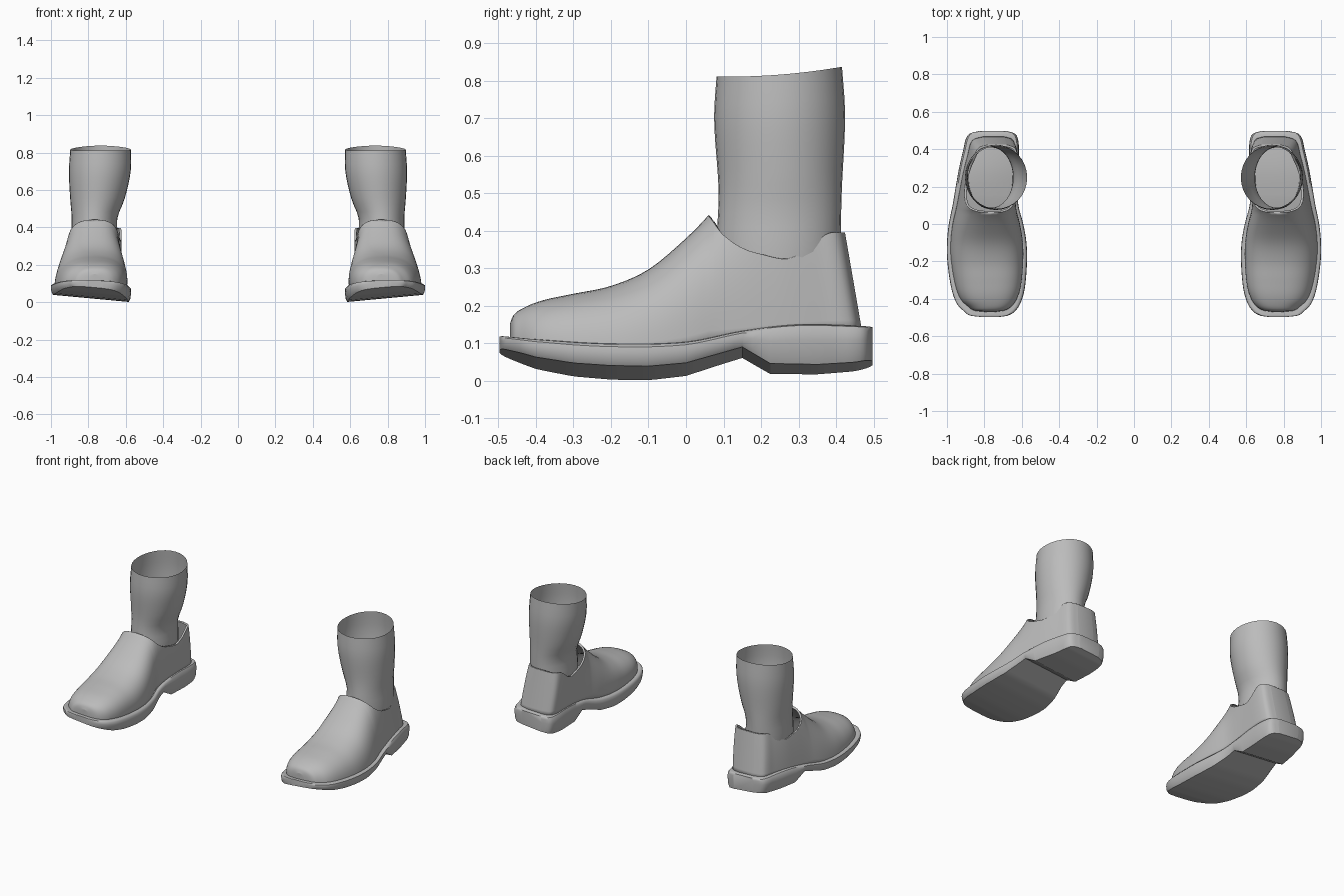
import bpy, bmesh, math

if "Cube" in bpy.data.objects:
    bpy.data.objects.remove(bpy.data.objects["Cube"])

grey = bpy.data.materials.new("plain grey")
grey.use_nodes = True
grey.diffuse_color = (0.5, 0.5, 0.5, 1)
grey.node_tree.nodes["Principled BSDF"].inputs["Base Color"].default_value = (0.5, 0.5, 0.5, 1)


def curve(points, smooth=True):
    """Return a function through the (x, y) points, eased or linear."""
    xs, ys = zip(*points)
    n = len(xs)
    slopes = []
    for i in range(n):
        a, b = max(i - 1, 0), min(i + 1, n - 1)
        slopes.append((ys[b] - ys[a]) / (xs[b] - xs[a]))

    def f(x):
        x = min(max(x, xs[0]), xs[-1])
        i = max(k for k in range(n - 1) if xs[k] <= x)
        h = xs[i + 1] - xs[i]
        t = (x - xs[i]) / h
        if not smooth:
            return ys[i] + t * (ys[i + 1] - ys[i])
        s = t * t * (3 - 2 * t)
        return (ys[i] * (1 - s) + ys[i + 1] * s
                + h * t * (1 - t) * ((1 - t) * slopes[i] - t * slopes[i + 1]))
    return f


def loft(name, rows, closed=False, caps=False, skip=None, thickness=0, angle=40):
    """Skin rows of points, then mirror to make the pair."""
    bm = bmesh.new()
    grid = [[bm.verts.new(p) for p in row] for row in rows]
    count = len(rows[0])
    for a, b in zip(grid, grid[1:]):
        for j in range(count if closed else count - 1):
            if j != skip:
                k = (j + 1) % count
                bm.faces.new((a[j], a[k], b[k], b[j]))
    if caps:
        bm.faces.new(grid[0])
        bm.faces.new(grid[-1])
    bmesh.ops.remove_doubles(bm, verts=bm.verts, dist=0.0005)
    bmesh.ops.recalc_face_normals(bm, faces=bm.faces)
    mesh = bpy.data.meshes.new(name)
    bm.to_mesh(mesh)
    bm.free()
    mesh.materials.append(grey)
    obj = bpy.data.objects.new(name, mesh)
    bpy.context.collection.objects.link(obj)
    bpy.ops.object.select_all(action="DESELECT")
    obj.select_set(True)
    bpy.context.view_layer.objects.active = obj
    bpy.ops.object.shade_smooth_by_angle(angle=math.radians(angle))
    if thickness:
        solid = obj.modifiers.new("thickness", "SOLIDIFY")
        solid.thickness = thickness
        solid.offset = -1
    obj.modifiers.new("pair", "MIRROR")
    return obj


# Plan outline shared by sole and upper
END = 0.497
inner = curve([(-END, .72), (-.49, .675), (-.47, .64), (-.43, .61), (-.35, .585),
               (-.2, .572), (-.1, .575), (0, .592), (.1, .618), (.2, .622), (.3, .618),
               (.4, .615), (.46, .622), (.485, .64), (END, .68)])
outer = curve([(-END, .82), (-.49, .875), (-.47, .905), (-.43, .945), (-.35, .975),
               (-.2, .998), (-.1, 1), (0, .99), (.1, .97), (.2, .953), (.3, .935),
               (.4, .912), (.46, .897), (.485, .875), (END, .83)])
welt = curve([(-END, .11), (-.4, .098), (-.2, .085), (0, .09), (.15, .12), (.3, .138), (END, .135)])
tread = curve([(-END, .06), (-.4, .028), (-.3, .01), (-.2, .002), (-.1, 0), (0, .01),
               (.15, .055), (.225, .012), (.35, .012), (.45, .02), (END, .03)], smooth=False)

# Stations run closer together at the rounded toe and heel
stations = [END * math.sin(math.pi * (i / 60 - .5)) for i in range(61)]

# Sole with raised heel block
rows = []
for y in sorted(stations + [.15, .225]):
    a, b = inner(y), outer(y)
    low, high = tread(y), welt(y)
    ring = []
    # (inset from edge, height fraction) up the outer side, then down the inner
    side = [(.012, 0), (.004, .2), (0, .6), (.002, .85), (.01, .97), (.022, 1)]
    pts = [(b - i, h) for i, h in side] + [(a + i, h) for i, h in reversed(side)]
    for x, h in pts:
        tilt = (x - .57) / .43 * (.04 - .025 * h)
        ring.append((x, y, low + (high - low) * h + tilt))
    rows.append(ring)
loft("sole", rows, closed=True, caps=True)

# Slip-on upper: full arches over the toes, open walls round the ankle
LIP = 0.06
crest = curve([(-.47, .15), (-.46, .175), (-.43, .196), (-.38, .215), (-.3, .232), (-.2, .253),
               (-.1, .297), (0, .38), (LIP, .442), (.1, .50), (.2, .60), (.47, .62)])
collar = curve([(LIP, .442), (.075, .42), (.1, .388), (.15, .354), (.2, .338), (.27, .325),
                (.33, .345), (.38, .375), (.42, .394), (.47, .396)])
SCALE, STEPS = .945, 14
rows = []
ys = sorted([s * SCALE for s in stations] + [LIP, .064, .068, .075, .085])
for n, y in enumerate([ys[0]] + ys + [ys[-1]]):
    a, b = inner(y / SCALE) + .02, outer(y / SCALE) - .02
    mid, half = (a + b) / 2, (b - a) / 2
    if n in (0, len(ys) + 1):
        half = 0
    base, top = welt(y) - .005, crest(y)
    limit = 1 if y <= LIP else min(1, (collar(y) - base) / (top - base))
    back = max(0, min(1, (y - .25) / .2))
    wall = []
    for k in range(STEPS + 1):
        f = limit * math.sin(math.pi / 2 * k / STEPS)
        z = base + (top - base) * f
        w = half * max(0, 1 - f ** 2.5) ** .4
        wall.append((w, z))
    row = []
    for sign, part in ((1, wall), (-1, wall[::-1])):
        for w, z in part:
            row.append((mid + sign * w - .08 * (z - .1),
                        y - .045 * back * (z - .13) / .26, z))
    rows.append(row)
loft("shoe_upper", rows, skip=STEPS, thickness=.012, angle=60)

# Open leg tube with a wavy rim: centre x, half width, front y, back y by height
leg_x = curve([(.15, .765), (.35, .767), (.45, .767), (.55, .752), (.7, .739), (.83, .734)])
leg_w = curve([(.15, .12), (.35, .125), (.45, .122), (.55, .145), (.7, .165), (.83, .162)])
leg_front = curve([(.15, .08), (.35, .08), (.5, .087), (.7, .075), (.83, .082)])
leg_back = curve([(.15, .41), (.35, .412), (.5, .415), (.7, .424), (.83, .415)])
rows = []
for i in range(19):
    h = .15 + .67 * i / 18
    front, back = leg_front(h), leg_back(h)
    row = []
    for j in range(32):
        t = 2 * math.pi * j / 32
        rim = (.013 * math.sin(t) - .004 * math.cos(2 * t)) * (i / 18) ** 4
        row.append((leg_x(h) + leg_w(h) * math.cos(t),
                    (front + back) / 2 + (back - front) / 2 * math.sin(t), h + rim))
    rows.append(row)
loft("leg", rows, closed=True, angle=60)
